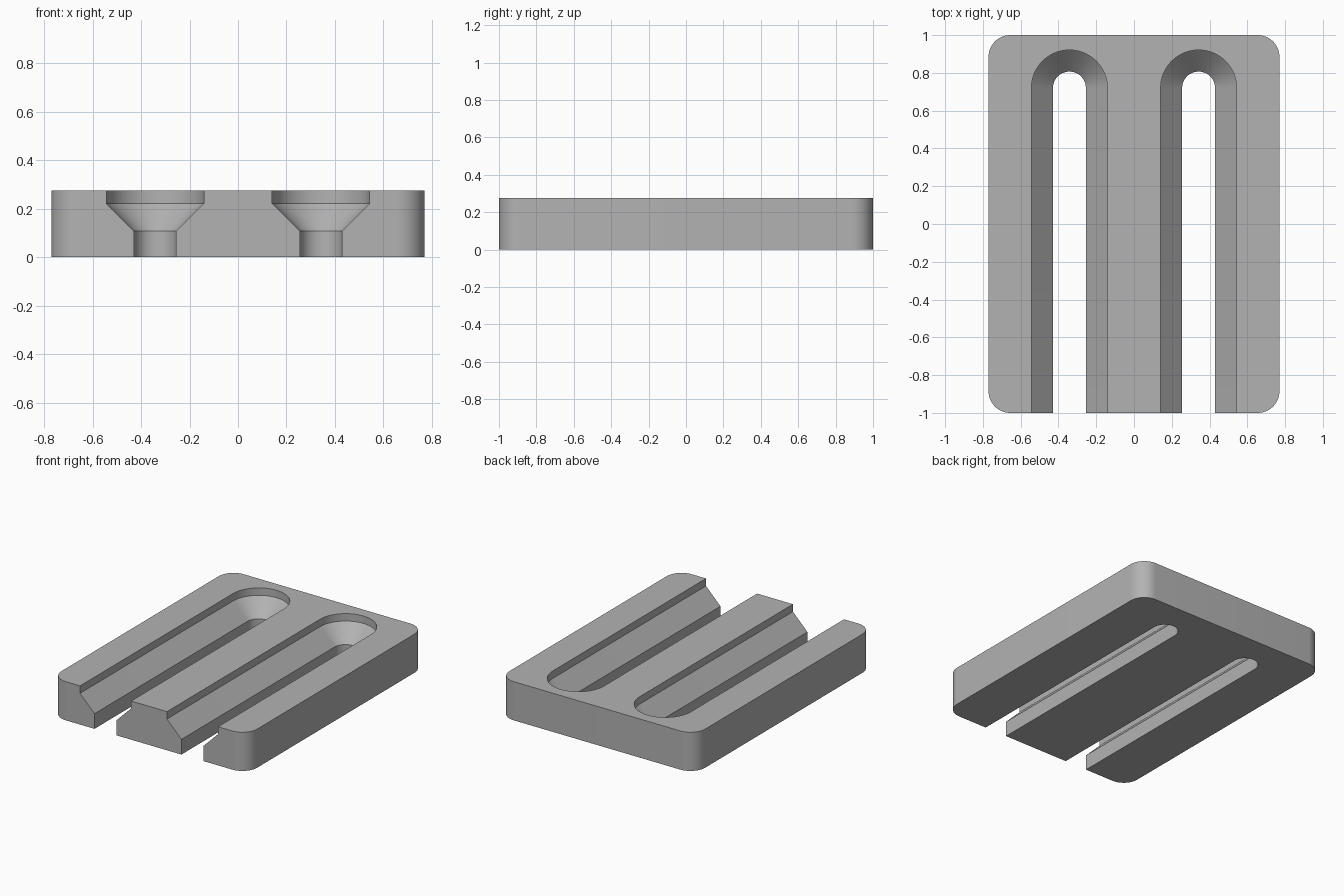
import bpy
import bmesh
from math import cos, sin, pi, radians

HALF_X, HALF_Y, HEIGHT, CORNER = 0.77, 1.0, 0.275, 0.115
SLOT_X, SLOT_END = 0.342, 0.72
NARROW, WIDE = 0.087, 0.201

cube = bpy.data.objects.get("Cube")
if cube:
    bpy.data.objects.remove(cube, do_unlink=True)

grey = bpy.data.materials.new("plain grey")
grey.use_nodes = True
colour = (0.45, 0.45, 0.45, 1)
grey.diffuse_color = colour
grey.node_tree.nodes["Principled BSDF"].inputs["Base Color"].default_value = colour


def arc(cx, cy, r, start, end, steps):
    angles = [start + (end - start) * i / steps for i in range(steps + 1)]
    return [(cx + r * cos(a), cy + r * sin(a)) for a in angles]


def loft(name, sections):
    """Solid through a stack of (outline, z) sections, capped at both ends."""
    bm = bmesh.new()
    rings = [[bm.verts.new((x, y, z)) for x, y in outline] for outline, z in sections]
    for low, high in zip(rings, rings[1:]):
        n = len(low)
        for i in range(n):
            j = (i + 1) % n
            bm.faces.new((low[i], low[j], high[j], high[i]))
    bm.faces.new(rings[0][::-1])
    bm.faces.new(rings[-1])
    mesh = bpy.data.meshes.new(name)
    bm.to_mesh(mesh)
    bm.free()
    obj = bpy.data.objects.new(name, mesh)
    mesh.materials.append(grey)
    bpy.context.collection.objects.link(obj)
    return obj


# Plate with rounded vertical corners
outline = []
for k, (sx, sy) in enumerate([(1, 1), (-1, 1), (-1, -1), (1, -1)]):
    outline += arc(sx * (HALF_X - CORNER), sy * (HALF_Y - CORNER), CORNER,
                   k * pi / 2, (k + 1) * pi / 2, 14)
plate = loft("slotted_plate", [(outline, 0), (outline, HEIGHT)])


# Countersunk slots, open at the front and round at the back
def slot_outline(x, r):
    return arc(x, SLOT_END, r, 0, pi, 36) + [(x - r, -1.2), (x + r, -1.2)]


bpy.context.view_layer.objects.active = plate
plate.select_set(True)
for side, x in (("left", SLOT_X), ("right", -SLOT_X)):
    levels = [(NARROW, -0.1), (NARROW, 0.108), (WIDE, 0.222), (WIDE, 0.4)]
    cutter = loft(side + "_slot_cutter", [(slot_outline(x, r), z) for r, z in levels])
    cutter.hide_render = True
    cut = plate.modifiers.new(side + "_slot", 'BOOLEAN')
    cut.operation = 'DIFFERENCE'
    cut.solver = 'EXACT'
    cut.object = cutter
    bpy.ops.object.modifier_apply(modifier=cut.name)
    bpy.data.objects.remove(cutter, do_unlink=True)

bpy.ops.object.shade_smooth_by_angle(angle=radians(30))
